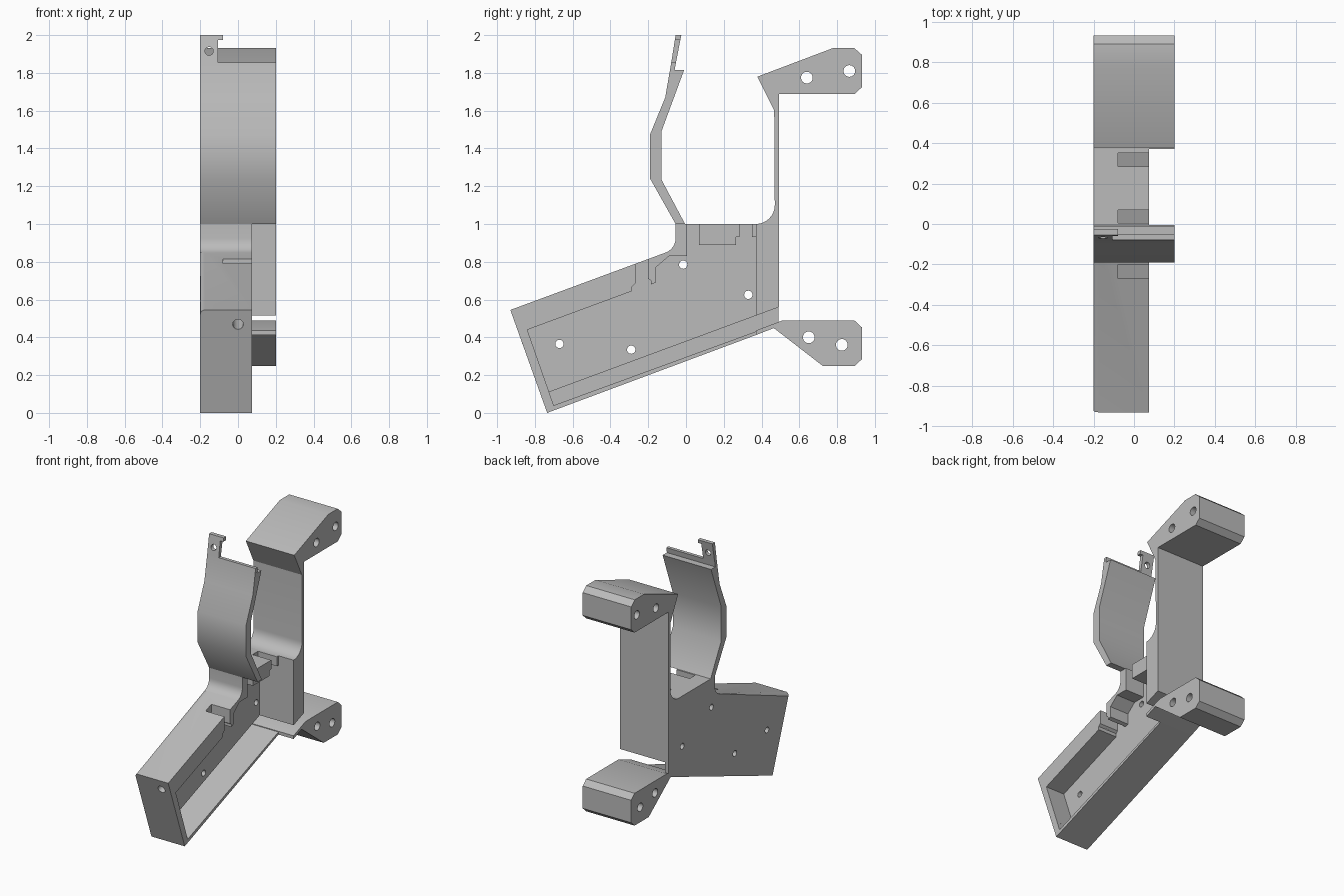
import bpy, bmesh, math
from mathutils import Vector

cube = bpy.data.objects.get("Cube")
if cube:
    bpy.data.objects.remove(cube, do_unlink=True)

gray = bpy.data.materials.new("plain gray")
gray.use_nodes = True
COLOUR = (0.5, 0.5, 0.5, 1)
gray.diffuse_color = COLOUR
gray.node_tree.nodes["Principled BSDF"].inputs["Base Color"].default_value = COLOUR

LEFT, RIM, RIGHT = -0.2, 0.075, 0.2   # plate face, open rim, full width


def add(name, bm):
    bmesh.ops.recalc_face_normals(bm, faces=bm.faces[:])
    mesh = bpy.data.meshes.new(name)
    bm.to_mesh(mesh)
    bm.free()
    ob = bpy.data.objects.new(name, mesh)
    bpy.context.collection.objects.link(ob)
    mesh.materials.append(gray)
    return ob


def extrude(name, points, x0, x1, round_edge=None):
    """Sweep a side profile of (y, z) points from x0 to x1."""
    bm = bmesh.new()
    verts = [bm.verts.new((x0, y, z)) for y, z in points]
    face = bm.faces.new(verts)
    moved = bmesh.ops.extrude_face_region(bm, geom=[face])["geom"]
    bmesh.ops.translate(bm, vec=(x1 - x0, 0, 0),
                        verts=[v for v in moved if isinstance(v, bmesh.types.BMVert)])
    if round_edge:
        edge = bm.edges.get([verts[i] for i in round_edge])
        bmesh.ops.bevel(bm, geom=[edge], offset=0.025, segments=4,
                        profile=0.5, affect='EDGES')
    return add(name, bm)


def rod(centre, direction, radius, length):
    bm = bmesh.new()
    bmesh.ops.create_cone(bm, cap_ends=True, segments=24, radius1=radius,
                          radius2=radius, depth=length)
    ob = add("hole_cutter", bm)
    turn = Vector(direction).to_track_quat('Z', 'Y').to_matrix().to_4x4()
    turn.translation = Vector(centre)
    ob.data.transform(turn)
    return ob


def cut(ob, cutters):
    bpy.context.view_layer.objects.active = ob
    for cutter in cutters:
        cutter.hide_render = True
        mod = ob.modifiers.new("cut", 'BOOLEAN')
        mod.operation, mod.solver, mod.object = 'DIFFERENCE', 'EXACT', cutter
        bpy.ops.object.modifier_apply(modifier=mod.name)
        bpy.data.objects.remove(cutter, do_unlink=True)


def side_holes(spots, radius):
    return [rod((0, y, z), (1, 0, 0), radius, 1) for y, z in spots]


def arc(cy, cz, r, start, end, steps=8):
    angles = [math.radians(start + (end - start) * i / steps) for i in range(steps + 1)]
    return [(cy + r * math.cos(a), cz + r * math.sin(a)) for a in angles]


# Slanted housing, with its rounded upper corner into the strap root
neck = arc(-0.135, 0.924, 0.08, 0, -70, 6)
outline = [(-0.93, 0.545), (-0.735, 0), (0.37, 0.412), (0.37, 0.436), (0.49, 0.48),
           (0.49, 0.56), (0.37, 0.515), (0.37, 1), (-0.055, 1)] + neck
housing = extrude("housing", outline, LEFT, RIM, (len(outline) - 1, 0))

# Open cavity with its two latch slots and hanging block, plus the deep floor slot
cavity = [(-0.84, 0.44), (-0.285, 0.645), (-0.285, 0.67), (-0.268, 0.685), (-0.268, 0.95),
          (-0.2, 0.95), (-0.2, 0.71), (-0.185, 0.70), (-0.185, 0.68), (-0.16, 0.69),
          (-0.16, 0.77), (-0.09, 0.83), (0.005, 0.83), (0.005, 1.1), (0.07, 1.1),
          (0.07, 0.89), (0.265, 0.89), (0.265, 0.93), (0.285, 0.935), (0.285, 1.1),
          (0.35, 1.1), (0.35, 0.93), (0.38, 0.93), (0.38, 0.44), (-0.70, 0.04)]
slot = [(-0.725, 0.11), (0.37, 0.515), (0.6, 0.602), (0.6, 0.515), (-0.70, 0.04)]
cut(housing, [extrude("cavity_cutter", cavity, -0.08, 0.3),
              extrude("slot_cutter", slot, -0.17, 0.3)]
    + side_holes([(-0.67, 0.365), (-0.29, 0.335), (-0.015, 0.785), (0.33, 0.625)], 0.022)
    + [rod((0, -0.61, 0.578), (0, 0.94, 0.35), 0.028, 0.68)])

# Rear post with the upper mounting lug
post = arc(0.37, 1.1, 0.1, -90, 0) + [
    (0.467, 1.6), (0.378, 1.78), (0.78, 1.932), (0.89, 1.932), (0.932, 1.895),
    (0.932, 1.725), (0.892, 1.688), (0.492, 1.688), (0.492, 0.56), (0.37, 0.515)]
rear_post = extrude("rear_post", post, LEFT, RIGHT)
cut(rear_post, side_holes([(0.64, 1.775), (0.865, 1.81)], 0.031))

# Lower mounting lug
lug = [(0.37, 0.412), (0.37, 0.436), (0.51, 0.489), (0.892, 0.489), (0.932, 0.452),
       (0.932, 0.285), (0.892, 0.248), (0.725, 0.248), (0.465, 0.449)]
lower_lug = extrude("lower_lug", lug, LEFT, RIGHT)
cut(lower_lug, side_holes([(0.65, 0.4), (0.825, 0.36)], 0.031))

# Bent front strap with a ledge near its top
strap = extrude("front_strap", [
    (-0.055, 1), (-0.19, 1.24), (-0.19, 1.475), (-0.11, 1.67), (-0.078, 1.855),
    (-0.053, 1.855), (-0.06, 1.815), (-0.01, 1.815), (-0.13, 1.49), (-0.13, 1.235),
    (-0.005, 1)], LEFT, RIGHT)

# Upright tab with a pin hole and a small hook
tab = extrude("strap_tab", [(-0.078, 1.855), (-0.055, 2), (-0.025, 2), (-0.053, 1.855)],
              LEFT, -0.105)
cut(tab, [rod((-0.153, -0.05, 1.915), (0, 1, 0), 0.022, 0.4)])
hook = extrude("tab_hook", [(-0.059, 1.973), (-0.055, 2), (-0.025, 2), (-0.03, 1.973)],
               -0.105, -0.08)

# Smooth the gentle bends, keep the corners sharp
for ob in (housing, rear_post, lower_lug, strap, tab):
    bpy.ops.object.select_all(action='DESELECT')
    ob.select_set(True)
    bpy.context.view_layer.objects.active = ob
    bpy.ops.object.shade_smooth_by_angle(angle=math.radians(32 if ob is strap else 25))
